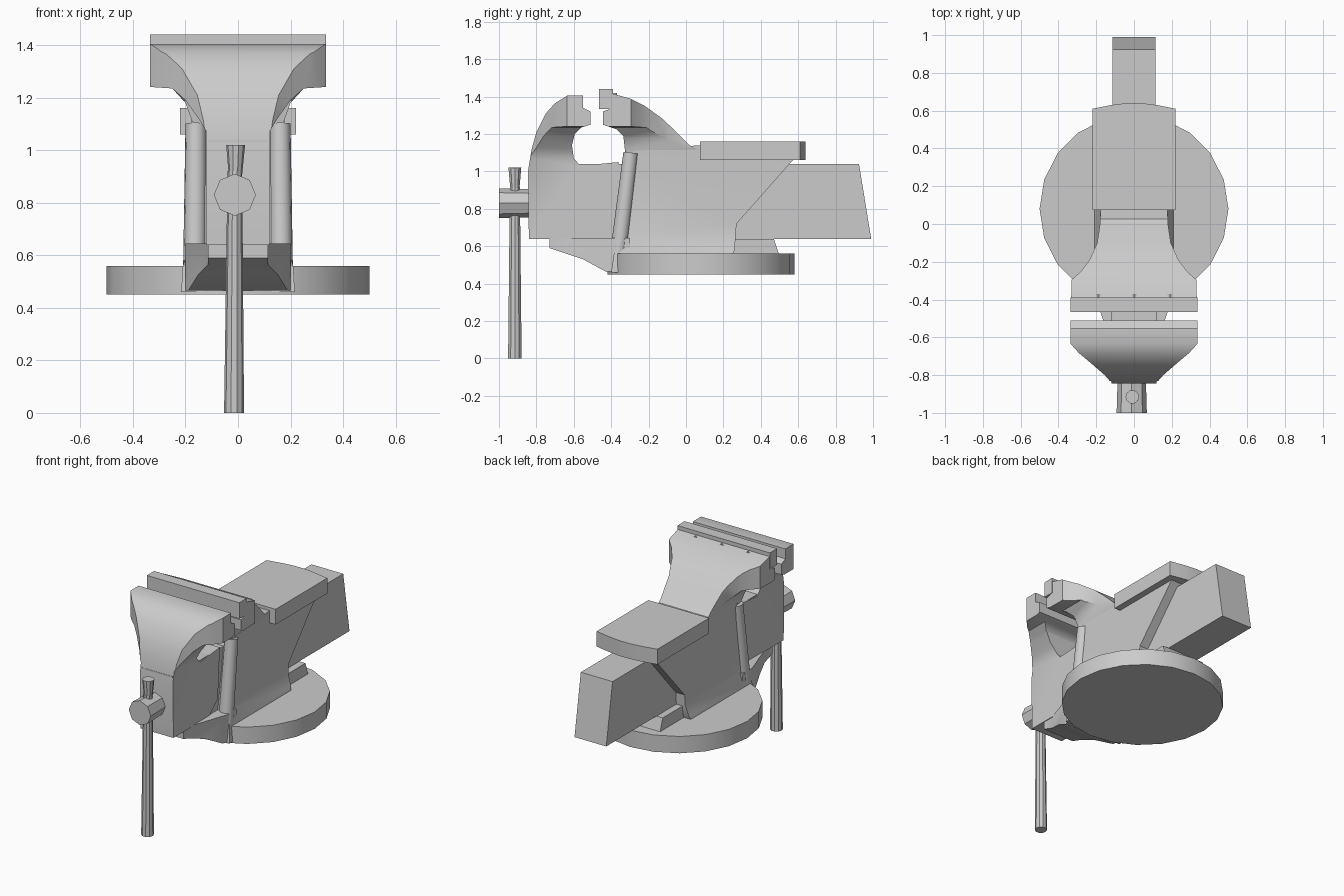
import bpy, bmesh
from mathutils import Vector
from math import radians

if "Cube" in bpy.data.objects:
    bpy.data.objects.remove(bpy.data.objects["Cube"])


def finish(name, bm):
    bmesh.ops.recalc_face_normals(bm, faces=bm.faces[:])
    me = bpy.data.meshes.new(name)
    bm.to_mesh(me)
    bm.free()
    ob = bpy.data.objects.new(name, me)
    bpy.context.collection.objects.link(ob)
    return ob


def prism(name, pts, axis, lo, hi):
    """Extrude a 2D outline along an axis: x takes (y,z), y takes (x,z), z takes (x,y)."""
    place = {'x': lambda a, b, t: (t, a, b),
             'y': lambda a, b, t: (a, t, b),
             'z': lambda a, b, t: (a, b, t)}[axis]
    bm = bmesh.new()
    rings = [[bm.verts.new(place(a, b, t)) for a, b in pts] for t in (lo, hi)]
    for r in rings:
        bm.faces.new(r)
    n = len(pts)
    for i in range(n):
        j = (i + 1) % n
        bm.faces.new((rings[0][i], rings[0][j], rings[1][j], rings[1][i]))
    return finish(name, bm)


def sym(pts):
    return pts + [(-a, b) for a, b in reversed(pts)]


def rod(name, p, q, r1, r2, sides):
    p, q = Vector(p), Vector(q)
    bm = bmesh.new()
    bmesh.ops.create_cone(bm, cap_ends=True, segments=sides, radius1=r1, radius2=r2,
                          depth=(q - p).length)
    rot = (q - p).to_track_quat('Z', 'Y').to_matrix()
    for v in bm.verts:
        v.co = rot @ v.co + (p + q) / 2
    return finish(name, bm)


def intersect(ob, *cutters):
    for c in cutters:
        m = ob.modifiers.new('trim', 'BOOLEAN')
        m.operation, m.solver, m.object = 'INTERSECT', 'EXACT', c
    dg = bpy.context.evaluated_depsgraph_get()
    me = bpy.data.meshes.new_from_object(ob.evaluated_get(dg))
    ob.modifiers.clear()
    ob.data = me
    for c in cutters:
        bpy.data.objects.remove(c)
    return ob


# swivel base and boss
rod('swivel_base', (0, .08, .45), (0, .08, .56), .5, .5, 20)
prism('base_boss', [(.1, .55), (.5, .55), (.47, .64), (.1, .64)], 'x', -.16, .16)

# sliding bar with slanted rear end
prism('slide_bar', [(-.84, .64), (.99, .64), (.925, 1.04), (-.84, 1.04)], 'x', -.115, .115)

# fixed body, flared at its foot
body = prism('fixed_body', [(-.4, .46), (.2, .46), (.26, .58), (.27, .72), (.58, 1.07),
                            (.07, 1.14), (-.28, 1.11), (-.31, 1.07)], 'x', -.4, .4)
intersect(body, prism('trim_front', sym([(.22, .4), (.21, .56), (.18, .65), (.175, 1), (.18, 1.3)]),
                      'y', -1, 1))

# rounded ribs on the body's front corners
for side, s in (('left', -1), ('right', 1)):
    rod('front_rib_' + side, (s * .165, -.37, .49), (s * .16, -.295, 1.1), .045, .04, 12)

# tongue under the sliding bar
tongue = prism('front_tongue', [(-.73, .645), (-.73, .59), (-.55, .53), (-.43, .465), (-.3, .465),
                                (-.3, .645)], 'x', -.4, .4)
intersect(tongue, prism('trim_plan', sym([(.115, -.8), (.115, -.65), (.2, -.4), (.2, 0)]), 'z', 0, 1))

# anvil with bowed back edge
prism('anvil', sym([(.22, .075), (.22, .61), (.12, .63), (.04, .64)]), 'z', 1.06, 1.16)

# fixed jaw: side profile trimmed by plan and front outlines
jaw = prism('fixed_jaw', [(.09, 1.1), (.02, 1.14), (-.05, 1.21), (-.13, 1.285), (-.22, 1.35),
                          (-.3, 1.39), (-.39, 1.415), (-.39, 1.34), (-.445, 1.32), (-.445, 1.25),
                          (-.37, 1.225), (-.335, 1.19), (-.325, 1.1)], 'x', -.5, .5)
intersect(jaw,
          prism('trim_plan', sym([(.18, .2), (.18, 0), (.195, -.1), (.235, -.19), (.28, -.25),
                                  (.33, -.295), (.338, -.6)]), 'z', 0, 2),
          prism('trim_front', sym([(.175, .9), (.175, 1.11), (.2, 1.18), (.25, 1.235), (.4, 1.245),
                                   (.4, 1.6)]), 'y', -1, 1))
prism('fixed_jaw_plate', sym([(.335, 1.335), (.335, 1.44)]), 'y', -.465, -.39)
for i in (-1, 0, 1):
    rod(f'jaw_bolt_{i + 2}', (i * .19, -.4, 1.405), (i * .19, -.37, 1.405), .014, .014, 6)

# moving jaw: side profile trimmed the same way
mover = prism('moving_jaw', [(-.84, .64), (-.845, 1.0), (-.825, 1.12), (-.8, 1.21), (-.75, 1.31),
                             (-.7, 1.365), (-.635, 1.405), (-.55, 1.405), (-.55, 1.34),
                             (-.51, 1.32), (-.51, 1.25), (-.56, 1.235), (-.595, 1.2),
                             (-.61, 1.14), (-.6, 1.07), (-.565, 1.03), (-.36, 1.05),
                             (-.38, .72), (-.47, .64)], 'x', -.5, .5)
intersect(mover,
          prism('trim_plan', sym([(.115, -.9), (.12, -.84), (.155, -.8), (.23, -.735), (.29, -.685),
                                  (.335, -.635), (.335, -.2)]), 'z', 0, 2),
          prism('trim_front', sym([(.12, .5), (.12, 1.07), (.15, 1.12), (.2, 1.19), (.25, 1.235),
                                   (.4, 1.245), (.4, 1.6)]), 'y', -1, 0))

# screw head and tommy bar
rod('screw_head', (-.012, -1, .83), (-.012, -.83, .83), .08, .075, 8)
rod('handle_bar', (-.015, -.915, 0), (-.012, -.915, .92), .038, .028, 10)
rod('handle_tip', (-.01, -.915, .9), (-.009, -.915, 1.02), .025, .036, 10)

for ob in bpy.context.collection.objects:
    ob.select_set(True)
    bpy.context.view_layer.objects.active = ob
bpy.ops.object.shade_smooth_by_angle(angle=radians(32))
